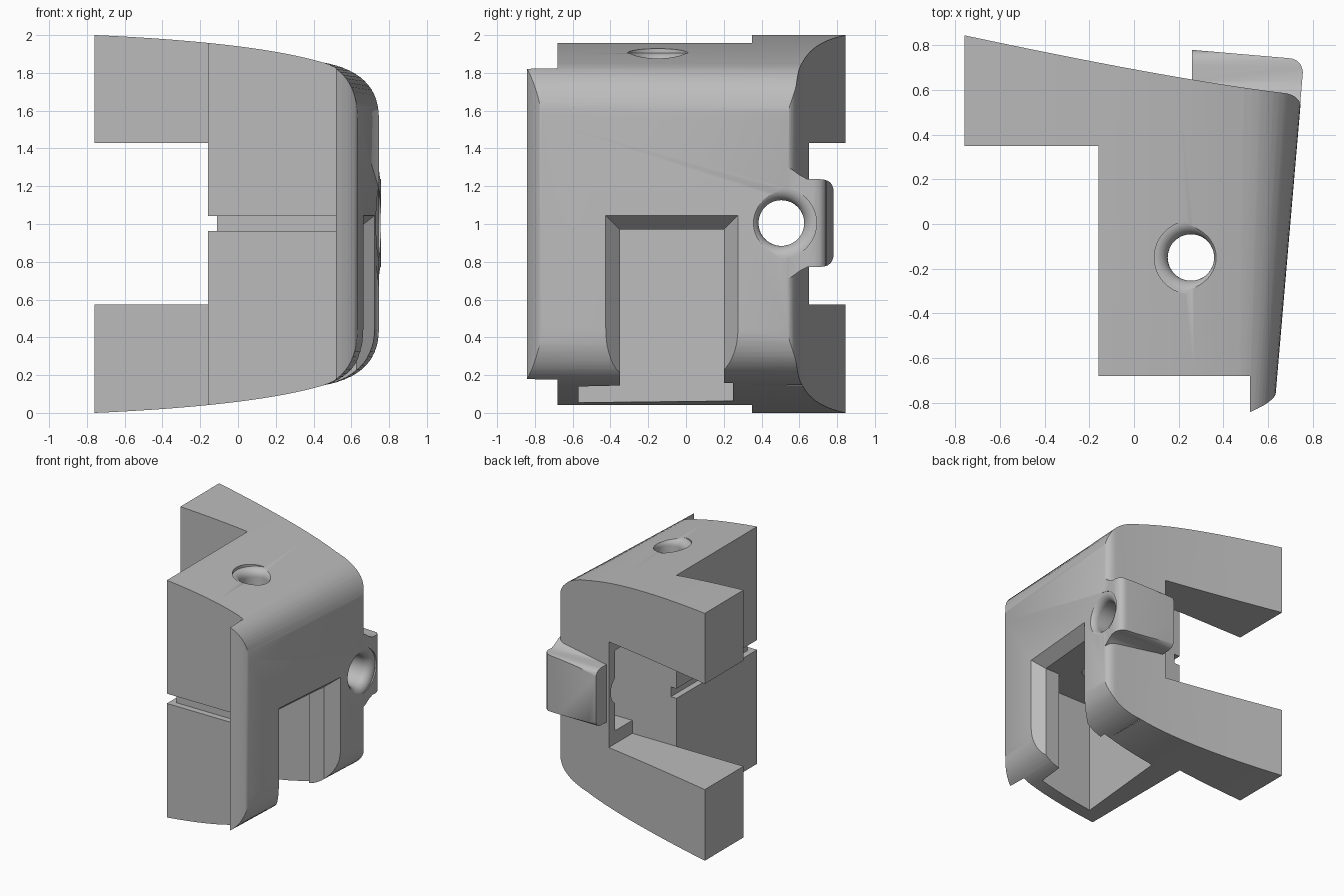
import bpy, bmesh, math
from mathutils import Vector

cube = bpy.data.objects.get("Cube")
if cube:
    bpy.data.objects.remove(cube, do_unlink=True)

grey = bpy.data.materials.new("plain grey")
grey.use_nodes = True
colour = (0.5, 0.5, 0.5, 1)
grey.diffuse_color = colour
grey.node_tree.nodes["Principled BSDF"].inputs["Base Color"].default_value = colour

MID = 1.0          # height of the mirror plane
HOLE_Z = 1.005     # height of the side hole and tab


def side(y):
    """x of the slanted outer side at depth y."""
    return 0.70 + 0.086 * y


def loft(name, rings):
    """Closed solid through equal-length rings of points."""
    bm = bmesh.new()
    loops = [[bm.verts.new(p) for p in ring] for ring in rings]
    n = len(loops[0])
    for a, b in zip(loops, loops[1:]):
        for i in range(n):
            j = (i + 1) % n
            bm.faces.new((a[i], a[j], b[j], b[i]))
    bm.faces.new(loops[0][::-1])
    bm.faces.new(loops[-1])
    bmesh.ops.recalc_face_normals(bm, faces=bm.faces)
    mesh = bpy.data.meshes.new(name)
    bm.to_mesh(mesh)
    bm.free()
    mesh.materials.append(grey)
    obj = bpy.data.objects.new(name, mesh)
    bpy.context.collection.objects.link(obj)
    return obj


def box(name, x, y, z):
    return loft(name, [[(x[0], y[0], h), (x[1], y[0], h), (x[1], y[1], h), (x[0], y[1], h)] for h in z])


def prism_z(name, outline, z0, z1):
    return loft(name, [[(x, y, z) for x, y in outline] for z in (z0, z1)])


def combine(target, tool, operation):
    """Apply a boolean and discard the tool."""
    tool.hide_render = True
    mod = target.modifiers.new("cut", 'BOOLEAN')
    mod.operation, mod.solver, mod.object = operation, 'EXACT', tool
    deps = bpy.context.evaluated_depsgraph_get()
    result = bpy.data.meshes.new_from_object(target.evaluated_get(deps))
    target.modifiers.clear()
    target.data = result
    bpy.data.objects.remove(tool, do_unlink=True)


def bezier(a, b, c, n):
    a, b, c = Vector(a), Vector(b), Vector(c)
    return [tuple(a * (1 - t) ** 2 + b * 2 * t * (1 - t) + c * t * t)
            for t in (i / n for i in range(n + 1))]


def flared_hole(name, origin, axis, radius, flare, length):
    """Round cutter whose mouth at the origin flares outward; runs back along -axis."""
    steps = 8
    profile = [(-length, radius)]
    for i in range(steps + 1):
        a = math.pi / 2 * i / steps
        profile.append((-flare * (1 - math.sin(a)), radius + flare * (1 - math.cos(a))))
    profile.append((0.15, radius + flare))
    axis = Vector(axis)
    u = axis.orthogonal().normalized()
    v = axis.cross(u)
    n = 48
    rings = []
    for h, r in profile:
        rings.append([Vector(origin) + axis * h
                      + (u * math.cos(k * math.tau / n) + v * math.sin(k * math.tau / n)) * r
                      for k in range(n)])
    return loft(name, rings)


# Outer shell: domed top and bottom, rounded into the slanted side
def section(y):
    top = bezier((-0.8, 2.002), (0.08, 1.965), (0.45, 1.855), 14)
    corner = bezier((0.45, 1.855), (side(y), 1.80), (side(y), 1.55), 14)
    half = top + corner[1:]
    full = half + [(x, 2 * MID - z) for x, z in reversed(half)]
    return [(x, y, z) for x, z in full]


body = loft("corner_bracket", [section(-1), section(1)])

# Plan outline: back arm, rounded back edge, thin front lip
back = bezier((-0.76, 0.845), (0.18, 0.645), (0.67, 0.587), 12)
back_edge = bezier((0.67, 0.587), (0.735, 0.58), (0.748, 0.53), 6)
lip = bezier((0.636, -0.76), (0.62, -0.80), (0.52, -0.842), 6)
plan = (back + back_edge[1:] + [(0.85, 0.45), (0.85, -0.7)] + lip
        + [(0.52, -0.68), (-0.16, -0.68), (-0.16, 0.35), (-0.76, 0.35)])
combine(body, prism_z("plan_cutter", plan, -0.2, 2.2), 'INTERSECT')

# Screw tab with flared root and rounded corners
half = [(0.50, 0.31), (0.56, 0.285), (0.60, 0.255), (0.64, 0.234)]
half += bezier((0.71, 0.232), (0.782, 0.232), (0.782, 0.16), 6)
tab_profile = [(y, HOLE_Z + h) for y, h in half] + [(y, HOLE_Z - h) for y, h in reversed(half)]
tab = loft("screw_tab", [[(x, y, z) for y, z in tab_profile] for x in (0.26, 0.9)])
tab_plan = ([(0.2, 0.45), (0.2, 0.785)]
            + bezier((0.69, 0.743), (0.75, 0.74), (side(0.68) - 0.002, 0.68), 6)
            + [(side(0.45) - 0.002, 0.45)])
combine(tab, prism_z("tab_cutter", tab_plan, 0.5, 1.5), 'INTERSECT')
combine(body, tab, 'UNION')

# Back notch between the arms, and the recess behind the tab
combine(body, box("notch", (-1, 0.235), (0.35, 1.2), (0.575, 1.43)), 'DIFFERENCE')
combine(body, box("recess", (0.2, 0.55), (0.35, 0.57), (0.68, 1.33)), 'DIFFERENCE')

# Shallow groove along the inner and front faces
combine(body, box("inner_groove", (-0.3, -0.11), (-0.9, 0.5), (0.963, 1.042)), 'DIFFERENCE')
combine(body, box("front_groove", (-0.3, 0.52), (-0.75, -0.63), (0.963, 1.042)), 'DIFFERENCE')


# Side opening with chamfered rim, widening to a cavity inside
def opening(d, margin, y0, y1):
    y0, y1, top = y0 - margin, y1 + margin, 0.97 + margin
    return [(side(y) + d, y, z) for y, z in ((y0, -0.2), (y1, -0.2), (y1, top), (y0, top))]


rim = [opening(0.06, 0.125, -0.35, 0.20), opening(-0.09, 0, -0.35, 0.20), opening(-0.35, 0, -0.35, 0.20)]
combine(body, loft("side_opening", rim), 'DIFFERENCE')
cavity = [opening(-0.22, 0, -0.57, 0.25), opening(-0.69, 0, -0.57, 0.25)]
combine(body, loft("cavity", cavity), 'DIFFERENCE')

# Flared screw holes in the top and in the side
slope = Vector((0.27, 0, 1)).normalized()
top_hole = flared_hole("top_hole", (0.255, -0.15, 1.905), (0, 0, 1), 0.104, 0.06, 1.2)
combine(body, top_hole, 'DIFFERENCE')
side_hole = flared_hole("side_hole", (side(0.505), 0.505, HOLE_Z), (1, 0, 0), 0.121, 0.065, 0.8)
combine(body, side_hole, 'DIFFERENCE')

# Smooth the curved areas, keep hard edges sharp
bpy.ops.object.select_all(action='DESELECT')
body.select_set(True)
bpy.context.view_layer.objects.active = body
bpy.ops.object.shade_smooth_by_angle(angle=math.radians(30))
